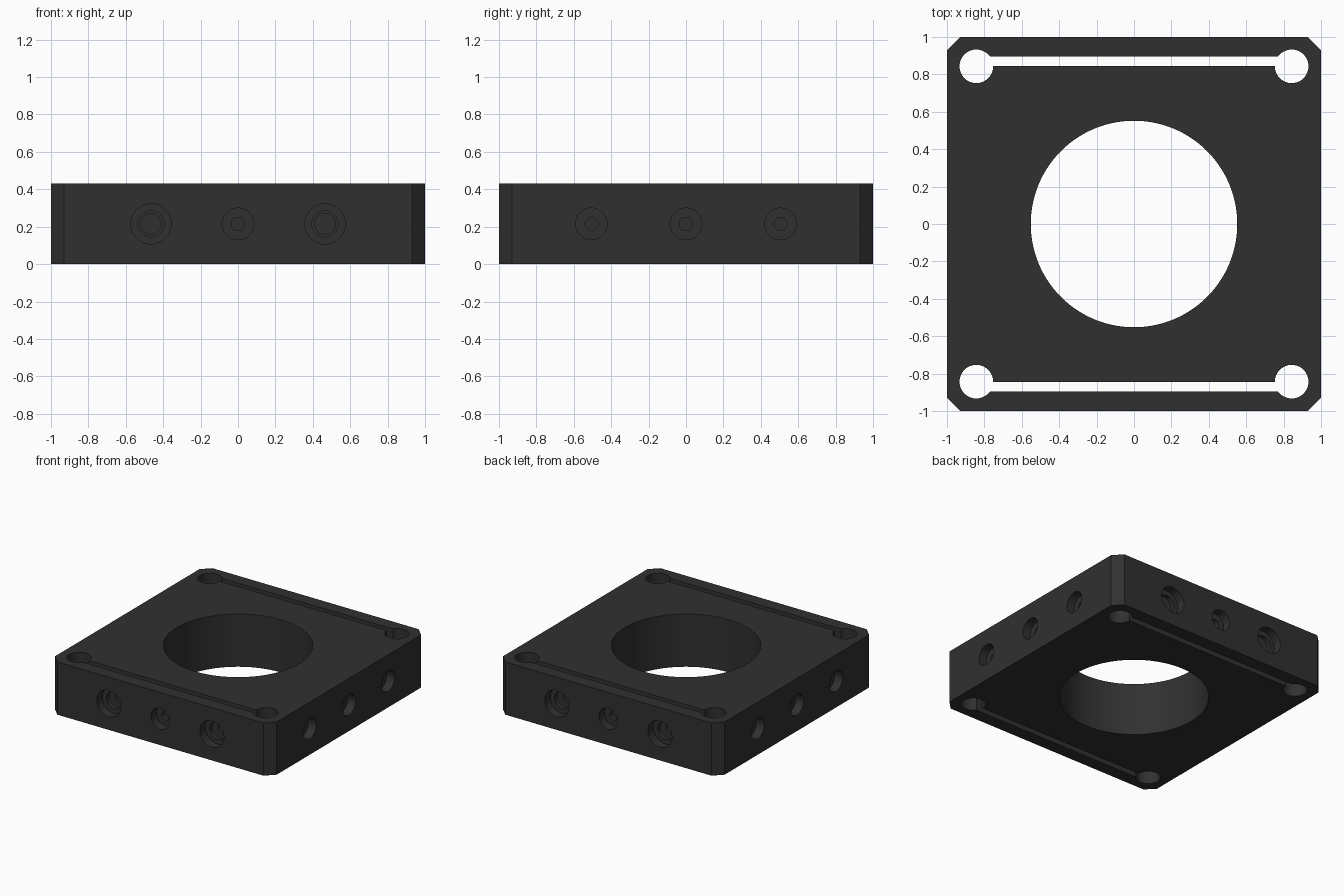
import bpy, bmesh
from math import pi
from mathutils import Matrix, Vector

if "Cube" in bpy.data.objects:
    bpy.data.objects.remove(bpy.data.objects["Cube"])

H = 0.43
Z = H / 2


def new_object(name, bm):
    mesh = bpy.data.meshes.new(name)
    bm.to_mesh(mesh)
    bm.free()
    ob = bpy.data.objects.new(name, mesh)
    bpy.context.collection.objects.link(ob)
    return ob


def cut(target, bm):
    cutter = new_object("cutter", bm)
    cutter.hide_render = True
    bpy.context.view_layer.objects.active = target
    mod = target.modifiers.new("cut", 'BOOLEAN')
    mod.operation, mod.solver, mod.object = 'DIFFERENCE', 'EXACT', cutter
    bpy.ops.object.modifier_apply(modifier=mod.name)
    bpy.data.objects.remove(cutter)


def cylinder(bm, centre, axis, radius, length, sides=32):
    rot = Vector((0, 0, 1)).rotation_difference(Vector(axis)).to_matrix().to_4x4()
    bmesh.ops.create_cone(bm, cap_ends=True, segments=sides, radius1=radius,
                          radius2=radius, depth=length,
                          matrix=Matrix.Translation(centre) @ rot)


# Square plate with chamfered vertical corners
bm = bmesh.new()
c = 0.93
outline = [(-c, -1), (c, -1), (1, -c), (1, c), (c, 1), (-c, 1), (-1, c), (-1, -c)]
face = bm.faces.new([bm.verts.new((x, y, 0)) for x, y in outline])
ext = bmesh.ops.extrude_face_region(bm, geom=[face])
bmesh.ops.translate(bm, vec=(0, 0, H),
                    verts=[v for v in ext["geom"] if isinstance(v, bmesh.types.BMVert)])
bmesh.ops.recalc_face_normals(bm, faces=bm.faces)
plate = new_object("mounting_plate", bm)

# Clamping slots along front and back
bm = bmesh.new()
for s in (-1, 1):
    bmesh.ops.create_cube(bm, size=1, matrix=Matrix.Translation((0, s * 0.87, Z))
                          @ Matrix.Diagonal((1.69, 0.05, 1, 1)))
cut(plate, bm)

# Central bore and corner holes
bm = bmesh.new()
cylinder(bm, (0, 0, Z), (0, 0, 1), 0.552, 1, 128)
for x in (-0.843, 0.843):
    for y in (-0.843, 0.843):
        cylinder(bm, (x, y, Z), (0, 0, 1), 0.09, 1, 48)
cut(plate, bm)

# Blind stepped screw holes in the four sides: offset, (radius, depth) steps
SMALL = ((0.085, 0.07), (0.035, 0.25))
LARGE = ((0.108, 0.07), (0.07, 0.14), (0.055, 0.28))
front_holes = [(-0.465, LARGE), (0, SMALL), (0.465, LARGE)]
side_holes = [(-0.505, SMALL), (0, SMALL), (0.505, SMALL)]
for step in range(3):
    bm = bmesh.new()
    for k in range(4):
        turn = Matrix.Rotation(k * pi / 2, 4, 'Z')
        for offset, steps in (side_holes if k % 2 else front_holes):
            if step < len(steps):
                r, depth = steps[step]
                length = depth + 0.1
                centre = turn @ Vector((offset, -1.1 + length / 2, Z))
                cylinder(bm, centre, turn @ Vector((0, 1, 0)), r, length)
    cut(plate, bm)

# Dark finish and shading
mat = bpy.data.materials.new("dark_plastic")
mat.diffuse_color = (0.03, 0.03, 0.03, 1)
mat.use_nodes = True
mat.node_tree.nodes["Principled BSDF"].inputs["Base Color"].default_value = mat.diffuse_color
plate.data.materials.clear()
plate.data.materials.append(mat)
bpy.context.view_layer.objects.active = plate
plate.select_set(True)
bpy.ops.object.shade_smooth_by_angle(angle=pi / 6)
